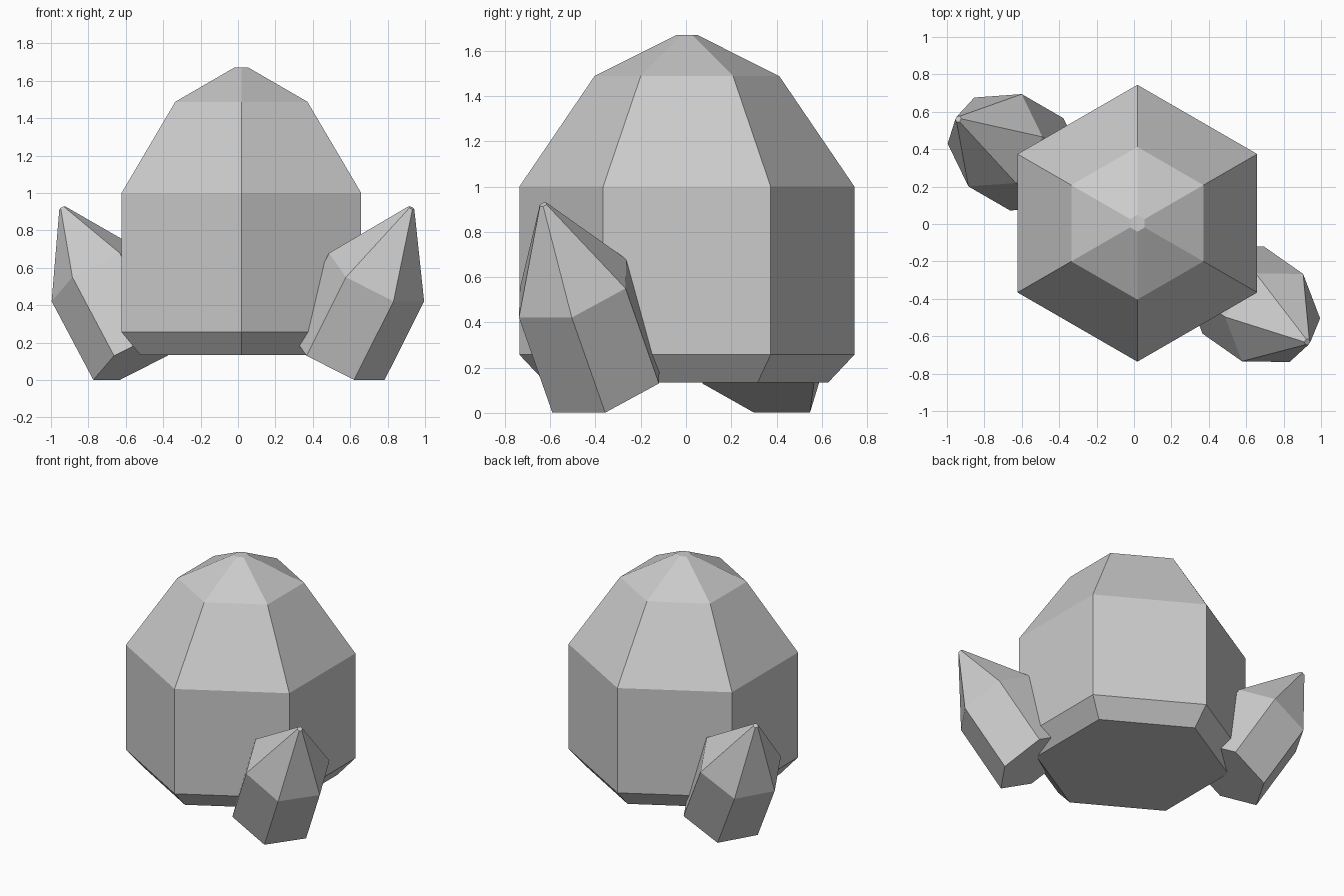
import bpy, bmesh
from math import radians, sin, cos, pi
from mathutils import Matrix

if "Cube" in bpy.data.objects:
    bpy.data.objects.remove(bpy.data.objects["Cube"])


def crystal(name, rings, base, azimuth=0, tilt=0, spin=30):
    """Six-sided lofted crystal; rings are (radius, height), leaning towards azimuth."""
    bm = bmesh.new()
    loops = []
    for r, h in rings:
        loops.append([bm.verts.new((r * cos(radians(spin) + i * pi / 3),
                                    r * sin(radians(spin) + i * pi / 3), h))
                      for i in range(6)])
    for a, b in zip(loops, loops[1:]):
        for i in range(6):
            j = (i + 1) % 6
            bm.faces.new((a[i], a[j], b[j], b[i]))
    bm.faces.new(loops[0][::-1])
    bm.faces.new(loops[-1])
    bmesh.ops.recalc_face_normals(bm, faces=bm.faces)
    bm.transform(Matrix.Translation(base)
                 @ Matrix.Rotation(radians(azimuth), 4, 'Z')
                 @ Matrix.Rotation(radians(tilt), 4, 'Y'))
    mesh = bpy.data.meshes.new(name)
    bm.to_mesh(mesh)
    bm.free()
    obj = bpy.data.objects.new(name, mesh)
    bpy.context.collection.objects.link(obj)
    return obj


# Large upright crystal with a bevelled foot and faceted crown
crystal("main_crystal",
        [(0.625, 0.135), (0.74, 0.257), (0.74, 1.0), (0.408, 1.488), (0.045, 1.67)],
        (0.018, 0.004, 0))

# Two small crystals leaning outwards from the base
small = [(0.285, 0), (0.285, 0.4925), (0.018, 0.927)]
crystal("right_crystal", small, (0.53, -0.353, 0.13), azimuth=-35, tilt=31.5)
crystal("left_crystal", small, (-0.52, 0.319, 0.13), azimuth=150, tilt=31.5)
